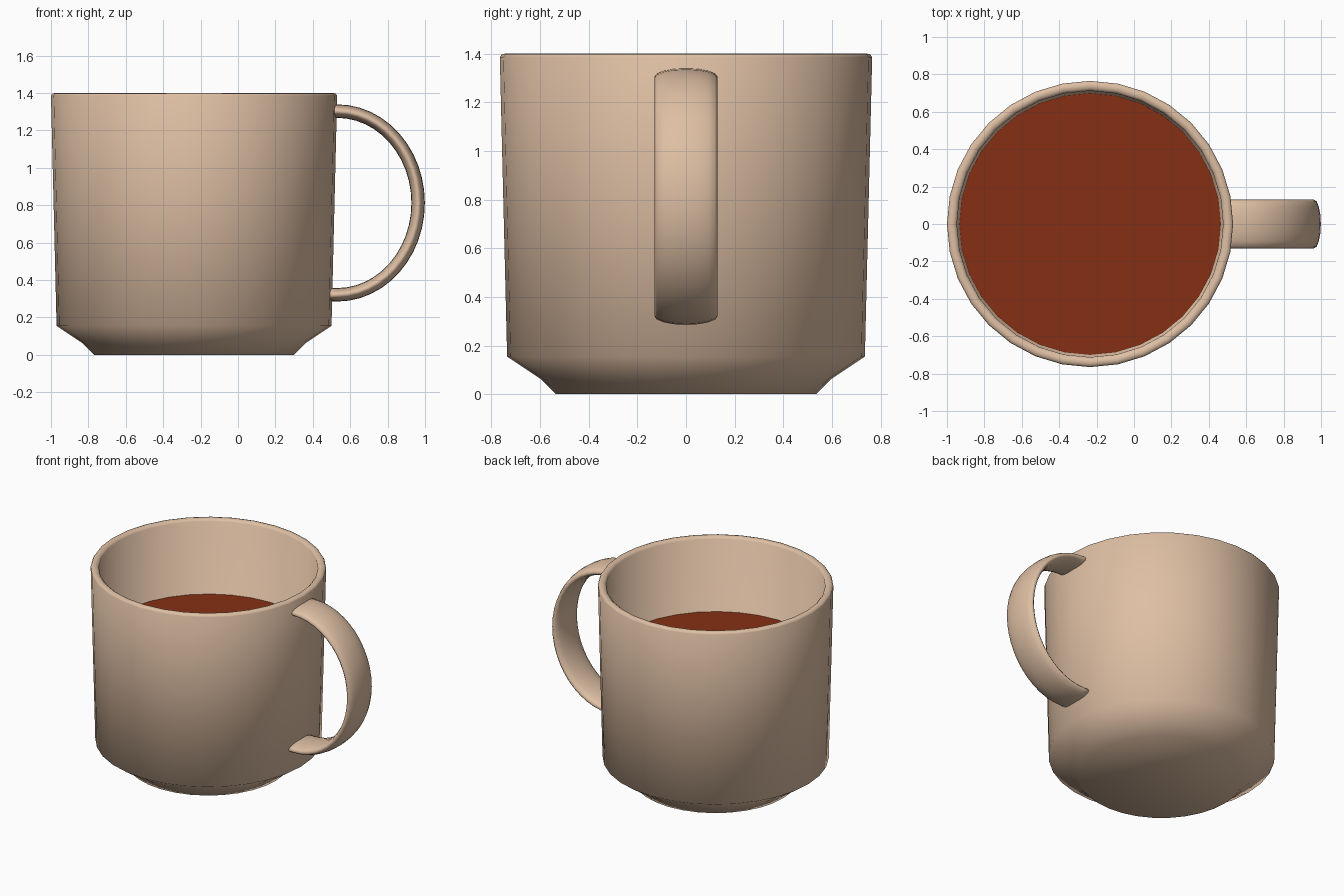
import bpy, math

if "Cube" in bpy.data.objects:
    bpy.data.objects.remove(bpy.data.objects["Cube"])

CX = -0.235   # axis of the cup
SEG = 32


def material(name, color):
    m = bpy.data.materials.new(name)
    m.diffuse_color = color
    m.use_nodes = True
    m.node_tree.nodes["Principled BSDF"].inputs["Base Color"].default_value = m.diffuse_color
    return m


def make_object(name, verts, faces, mat):
    me = bpy.data.meshes.new(name)
    me.from_pydata(verts, [], faces)
    me.shade_smooth()
    me.materials.append(mat)
    ob = bpy.data.objects.new(name, me)
    bpy.context.collection.objects.link(ob)
    return ob


def skin(name, rings, mat):
    """Join equal rings of points with quads and cap both ends."""
    n = len(rings[0])
    verts = [p for r in rings for p in r]
    faces = [(i * n + j, i * n + (j + 1) % n, (i + 1) * n + (j + 1) % n, (i + 1) * n + j)
             for i in range(len(rings) - 1) for j in range(n)]
    faces.append(tuple(reversed(range(n))))
    faces.append(tuple(range(len(verts) - n, len(verts))))
    return make_object(name, verts, faces, mat)


def circle(r, z):
    return [(CX + r * math.cos(2 * math.pi * k / SEG), r * math.sin(2 * math.pi * k / SEG), z)
            for k in range(SEG)]


clay = material("clay", (0.73, 0.52, 0.37, 1))
tea = material("tea", (0.24, 0.03, 0.007, 1))

# Cup: outside wall, rounded rim, inside wall and floor
profile = [(0.535, 0), (0.60, 0.065), (0.735, 0.155), (0.765, 1.385), (0.757, 1.397),
           (0.74, 1.4), (0.725, 1.397), (0.712, 1.385), (0.682, 0.19), (0.57, 0.11), (0.5, 0.06)]
skin("cup_body", [circle(r, z) for r, z in profile], clay)

# Drink surface
make_object("drink", circle(0.699, 0.87), [tuple(range(SEG))], tea)

# Handle: flat oval section swept along a half ellipse, ends sunk in the wall
HX, HZ, A, B = 0.53, 0.812, 0.433, 0.491
path = [(0.495, HZ + B, 0, 1)]
for k in range(25):
    t = math.pi / 2 - math.pi * k / 24
    nx, nz = math.cos(t) / A, math.sin(t) / B
    l = math.hypot(nx, nz)
    path.append((HX + A * math.cos(t), HZ + B * math.sin(t), nx / l, nz / l))
path.append((0.475, HZ - B, 0, -1))

rings = []
for x, z, nx, nz in path:
    ring = []
    for k in range(16):
        a = 2 * math.pi * k / 16
        off = 0.036 * math.sin(a)
        ring.append((x + nx * off, 0.13 * math.cos(a), z + nz * off))
    rings.append(ring[::-1])
handle = skin("handle", rings, clay)

# Consistent outward normals
import bmesh
for ob in (bpy.data.objects["cup_body"], handle):
    bm = bmesh.new()
    bm.from_mesh(ob.data)
    bmesh.ops.recalc_face_normals(bm, faces=bm.faces)
    bm.to_mesh(ob.data)
    bm.free()
